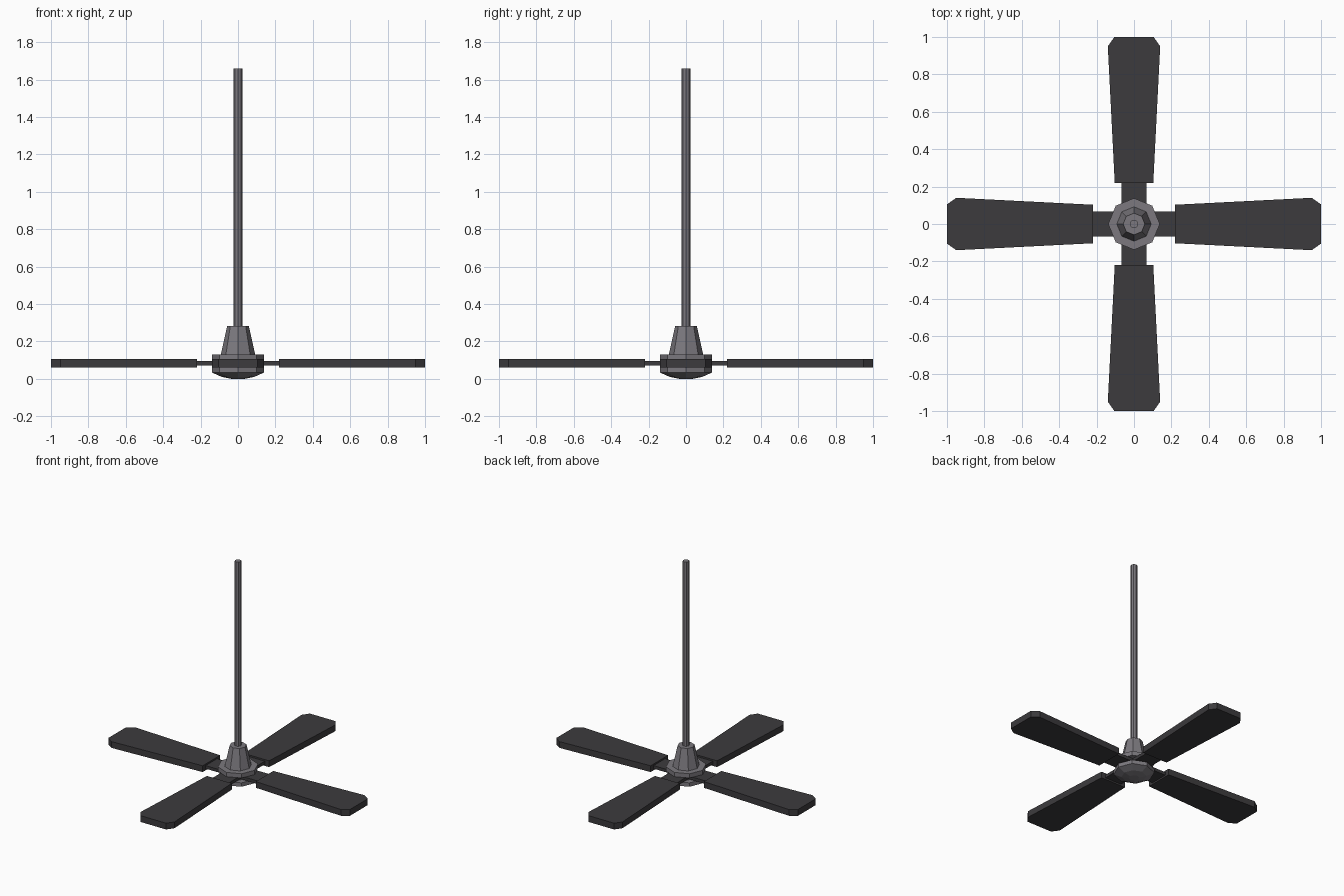
import bpy, bmesh, math
from mathutils import Matrix, Vector

if "Cube" in bpy.data.objects:
    bpy.data.objects.remove(bpy.data.objects["Cube"])


def material(name, colour):
    m = bpy.data.materials.new(name)
    m.diffuse_color = (*colour, 1)
    m.use_nodes = True
    m.node_tree.nodes["Principled BSDF"].inputs["Base Color"].default_value = m.diffuse_color
    return m


metal = material("grey_metal", (0.20, 0.19, 0.21))
dark = material("dark_blade", (0.045, 0.043, 0.047))


def finish(bm, name, mat):
    bmesh.ops.recalc_face_normals(bm, faces=bm.faces)
    me = bpy.data.meshes.new(name)
    bm.to_mesh(me)
    bm.free()
    me.materials.append(mat)
    ob = bpy.data.objects.new(name, me)
    bpy.context.collection.objects.link(ob)
    return ob


def turned(name, profile, mat, sides=8):
    """Closed faceted solid from (radius, z) rings."""
    bm = bmesh.new()
    rings = []
    for r, z in profile:
        rings.append([bm.verts.new((r * math.cos(a), r * math.sin(a), z))
                      for a in (2 * math.pi * i / sides for i in range(sides))])
    for lo, hi in zip(rings, rings[1:]):
        for i in range(sides):
            j = (i + 1) % sides
            bm.faces.new((lo[i], lo[j], hi[j], hi[i]))
    bm.faces.new(rings[0])
    bm.faces.new(rings[-1])
    return finish(bm, name, mat)


def slab(name, half_outline, z0, z1, angle, mat):
    """Extruded flat part, outline mirrored over its long axis, turned about z."""
    outline = half_outline + [(x, -y) for x, y in reversed(half_outline)]
    bm = bmesh.new()
    face = bm.faces.new([bm.verts.new((x, y, z0)) for x, y in outline])
    ext = bmesh.ops.extrude_face_region(bm, geom=[face], use_keep_orig=True)
    top = [g for g in ext["geom"] if isinstance(g, bmesh.types.BMVert)]
    bmesh.ops.translate(bm, verts=top, vec=Vector((0, 0, z1 - z0)))
    bm.transform(Matrix.Rotation(angle, 4, "Z"))
    return finish(bm, name, mat)


# Hanging rod and motor housing
turned("rod", [(0.023, 0.27), (0.023, 1.66)], metal)
turned("motor_cone", [(0.092, 0.13), (0.058, 0.282)], metal)
turned("upper_disc", [(0.138, 0.098), (0.138, 0.13)], metal)
turned("hub_core", [(0.09, 0.055), (0.09, 0.1)], metal)
turned("lower_bowl", [(0.035, 0.0), (0.085, 0.01), (0.138, 0.033), (0.138, 0.062)], metal)

# Four blades with their arms
for i in range(4):
    a = i * math.pi / 2
    slab(f"arm_{i + 1}", [(0.05, 0.068), (0.24, 0.068)], 0.072, 0.095, a, dark)
    slab(f"blade_{i + 1}", [(0.22, 0.103), (0.95, 0.14), (1.0, 0.105)],
         0.06, 0.107, a, dark)
